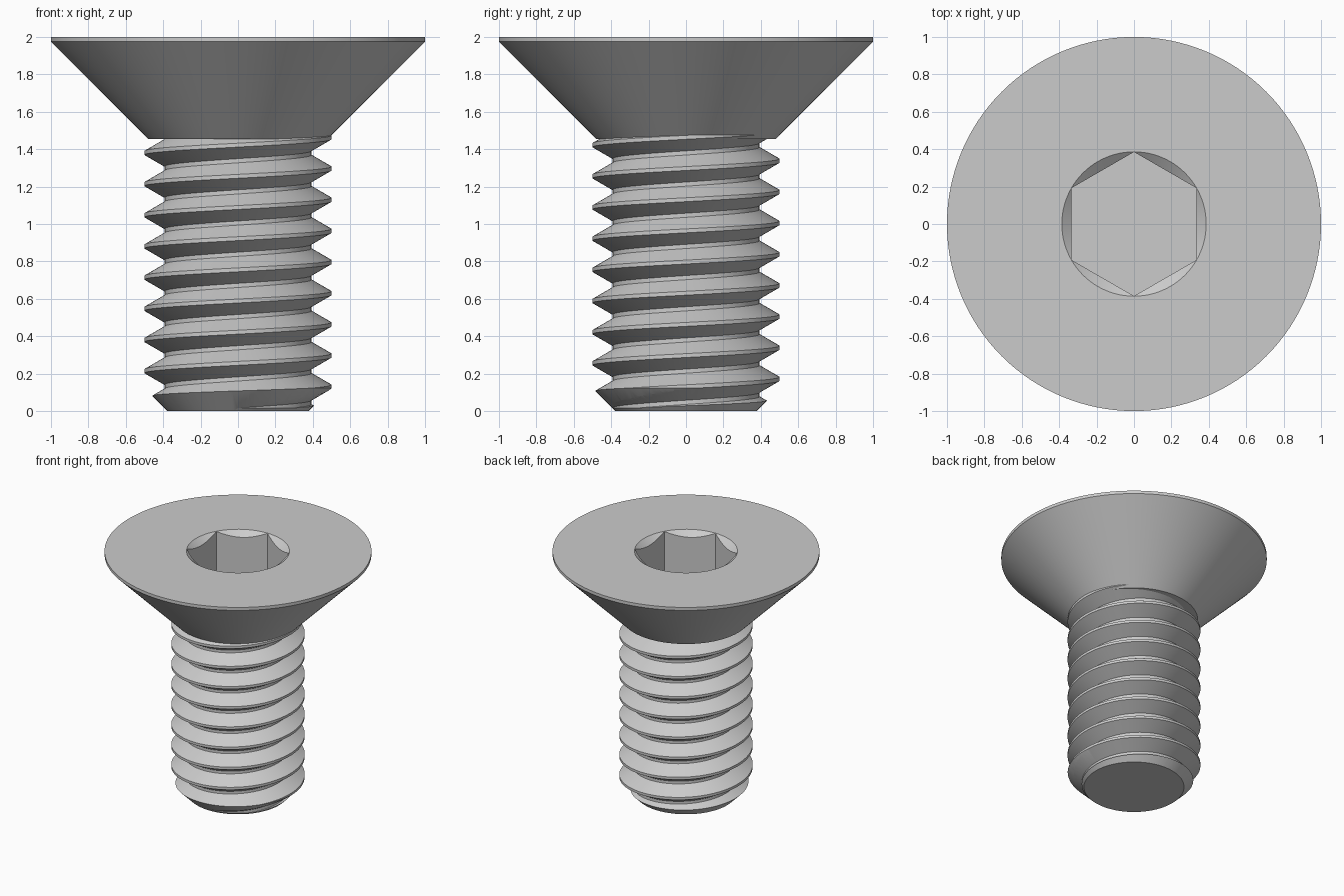
import bpy, bmesh
from math import pi, sin, cos, tan, radians

if "Cube" in bpy.data.objects:
    bpy.data.objects.remove(bpy.data.objects["Cube"], do_unlink=True)

steel = bpy.data.materials.new("steel_grey")
steel.use_nodes = True
GREY = (0.6, 0.6, 0.6, 1)
steel.diffuse_color = GREY
steel.node_tree.nodes["Principled BSDF"].inputs["Base Color"].default_value = GREY


def finish(name, bm):
    bmesh.ops.recalc_face_normals(bm, faces=bm.faces[:])
    mesh = bpy.data.meshes.new(name)
    bm.to_mesh(mesh)
    bm.free()
    mesh.materials.append(steel)
    ob = bpy.data.objects.new(name, mesh)
    bpy.context.collection.objects.link(ob)
    return ob


def lathe(name, profile, sides, phase=0.0):
    """Capped solid of revolution from (radius, z) points, bottom to top."""
    bm = bmesh.new()
    rings = [[bm.verts.new((r * cos(phase + 2 * pi * i / sides),
                            r * sin(phase + 2 * pi * i / sides), z))
              for i in range(sides)] for r, z in profile]
    for low, high in zip(rings, rings[1:]):
        for i in range(sides):
            k = (i + 1) % sides
            bm.faces.new((low[i], low[k], high[k], high[i]))
    bm.faces.new(rings[0][::-1])
    bm.faces.new(rings[-1])
    return finish(name, bm)


def carve(ob, cutter, operation):
    """Apply a boolean and discard the cutter."""
    cutter.hide_render = True
    mod = ob.modifiers.new("carve", "BOOLEAN")
    mod.operation = operation
    mod.solver = "EXACT"
    mod.object = cutter
    bpy.context.view_layer.objects.active = ob
    bpy.ops.object.modifier_apply(modifier=mod.name)
    bpy.data.objects.remove(cutter, do_unlink=True)


def smooth(ob):
    bpy.ops.object.select_all(action="DESELECT")
    ob.select_set(True)
    bpy.context.view_layer.objects.active = ob
    bpy.ops.object.shade_smooth_by_angle(angle=radians(25))


def helical_rod(name, major, minor, pitch, start, turns, steps):
    """Solid right-handed thread; each column wraps one pitch higher."""
    crest = pitch / 16
    flank = (major - minor) * tan(radians(30))
    tooth = [(major, -crest), (major, crest),
             (minor, crest + flank), (minor, pitch - crest - flank)]
    count = len(tooth)
    bm = bmesh.new()
    columns = []
    for i in range(steps):
        a = 2 * pi * i / steps
        column = []
        for t in range(turns + (i == 0)):
            for r, dz in tooth:
                z = start + pitch * (t + i / steps) + dz
                column.append(bm.verts.new((r * cos(a), r * sin(a), z)))
        columns.append(column)
    columns.append(columns[0][count:])
    for left, right in zip(columns, columns[1:]):
        for j in range(turns * count - 1):
            bm.faces.new((left[j], right[j], right[j + 1], left[j + 1]))
    # close both stepped ends with fans to the axis
    middle = start + pitch * turns / 2
    bottom = bm.verts.new((0, 0, start))
    top = bm.verts.new((0, 0, start + pitch * turns))
    for e in [e for e in bm.edges if e.is_boundary]:
        a, b = e.verts
        hub = bottom if a.co.z < middle else top
        bm.faces.new((a, b, hub))
    return finish(name, bm)


# Countersunk head with a thin rim
head = lathe("countersunk_head",
             [(0.48, 1.455), (1, 1.975), (1, 2)], 128)

# Hexagonal drive socket with a conical lead-in
carve(head, lathe("socket_cutter", [(0.385, 1.63), (0.385, 2.1)], 6, pi / 2),
      "DIFFERENCE")
carve(head, lathe("lead_in_cutter", [(0.236, 1.88), (0.486, 2.08)], 96),
      "DIFFERENCE")
smooth(head)

# Threaded shank, trimmed flat with a chamfered tip
PITCH = 1 / 6
shank = helical_rod("threaded_shank", 0.5, 0.393, PITCH,
                    0.13 - 3 * PITCH, 13, 96)
carve(shank, lathe("trim_cutter",
                   [(0.377, 0), (0.6, 0.223), (0.6, 1.56)], 96),
      "INTERSECT")
smooth(shank)
